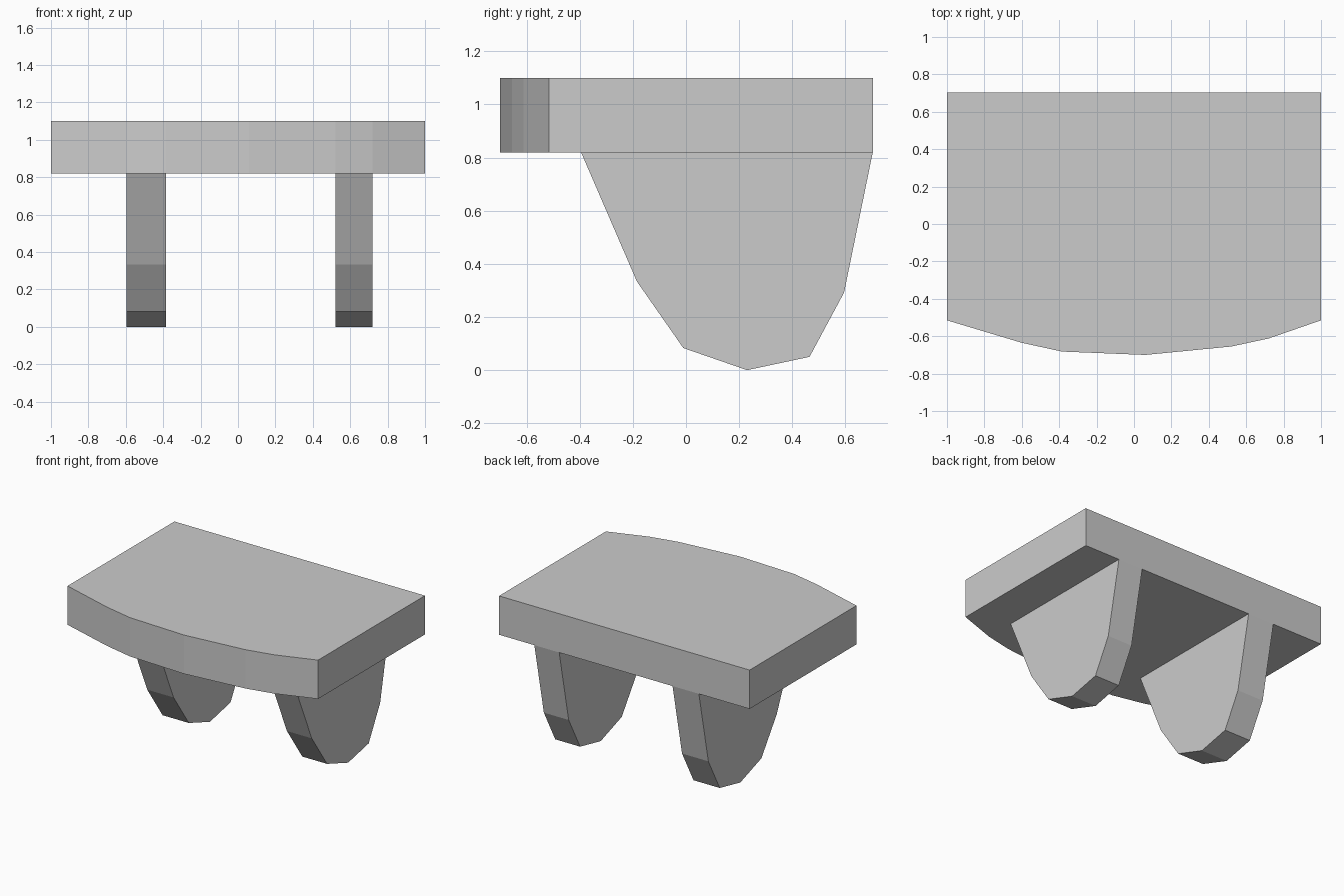
import bpy, bmesh
from mathutils import Vector

if "Cube" in bpy.data.objects:
    bpy.data.objects.remove(bpy.data.objects["Cube"])


def prism(name, profile, offset):
    """Extrude a closed flat outline by the offset vector."""
    bm = bmesh.new()
    base = bm.faces.new([bm.verts.new(p) for p in profile])
    ext = bmesh.ops.extrude_face_region(bm, geom=[base], use_keep_orig=True)
    verts = [g for g in ext["geom"] if isinstance(g, bmesh.types.BMVert)]
    bmesh.ops.translate(bm, verts=verts, vec=Vector(offset))
    bmesh.ops.recalc_face_normals(bm, faces=bm.faces[:])
    mesh = bpy.data.meshes.new(name)
    bm.to_mesh(mesh)
    bm.free()
    obj = bpy.data.objects.new(name, mesh)
    bpy.context.collection.objects.link(obj)
    return obj


BOTTOM, TOP, BACK = 0.82, 1.10, 0.703

# Seat slab: straight back, bowed front
front = [(-1, -0.515), (-0.6, -0.635), (-0.385, -0.682), (0.06, -0.70),
         (0.52, -0.655), (0.72, -0.612), (1, -0.515)]
outline = front + [(1, BACK), (-1, BACK)]
prism("seat_slab", [(x, y, BOTTOM) for x, y in outline], (0, 0, TOP - BOTTOM))

# Two tapered legs with a faceted, rounded foot
leg = [(-0.395, BOTTOM), (-0.185, 0.334), (-0.01, 0.083), (0.23, 0),
       (0.465, 0.05), (0.595, 0.292), (BACK, BOTTOM)]
for name, x0, x1 in (("left_leg", -0.595, -0.385), ("right_leg", 0.52, 0.718)):
    prism(name, [(x0, y, z) for y, z in leg], (x1 - x0, 0, 0))
